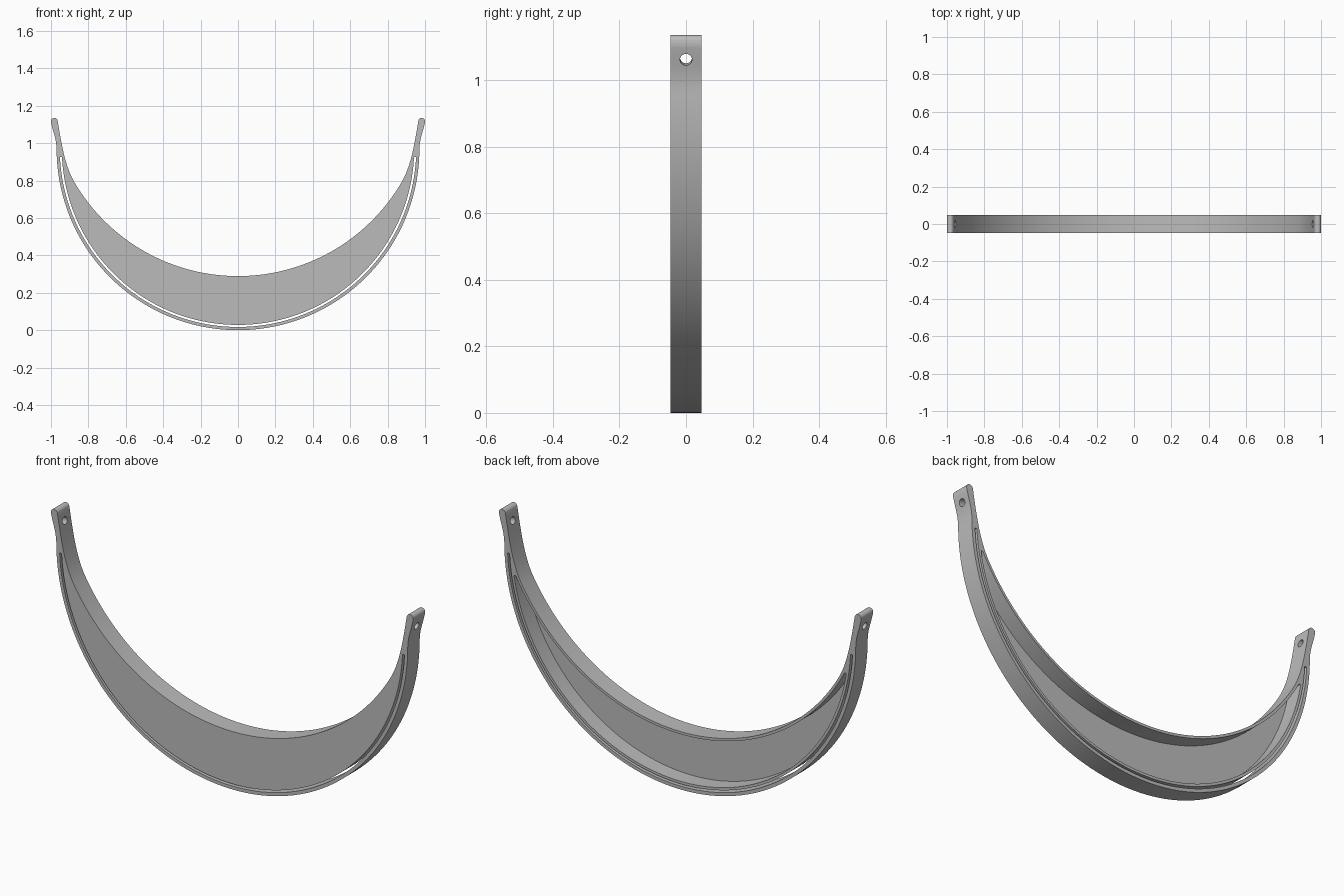
import bpy, bmesh
from math import sin, cos, pi, radians, asin
from mathutils import Vector
from mathutils.geometry import interpolate_bezier

if "Cube" in bpy.data.objects:
    bpy.data.objects.remove(bpy.data.objects["Cube"])

HALF = 0.047              # half depth of the crescent
OUT_R = 0.97              # outer rim radius, centred at height OUT_R
IN_R, IN_Z = 1.013, 1.302  # inner edge arc

grey = bpy.data.materials.new("satin_grey")
grey.use_nodes = True
grey.diffuse_color = (0.5, 0.5, 0.5, 1)
grey.node_tree.nodes["Principled BSDF"].inputs["Base Color"].default_value = (0.5, 0.5, 0.5, 1)


def arc(r, cz, a0, a1, n, cx=0.0):
    """Arc points; angle is measured from straight down towards +x."""
    steps = [a0 + (a1 - a0) * i / n for i in range(n + 1)]
    return [Vector((cx + r * sin(a), cz - r * cos(a))) for a in steps]


def bezier(a, b, c, d, n):
    return list(interpolate_bezier(*(Vector(p) for p in (a, b, c, d)), n))


def mirrored(half):
    """Close a right-hand half outline with its mirror image."""
    left = [Vector((-p.x, p.y)) for p in reversed(half) if p.x > 1e-5]
    return half + left


def extrude(name, outline, y0, y1):
    """Prism along y from an outline in the xz plane."""
    bm = bmesh.new()
    face = bm.faces.new([bm.verts.new((p.x, y0, p.y)) for p in outline])
    new = bmesh.ops.extrude_face_region(bm, geom=[face])["geom"]
    for v in new:
        if isinstance(v, bmesh.types.BMVert):
            v.co.y = y1
    bmesh.ops.recalc_face_normals(bm, faces=bm.faces)
    mesh = bpy.data.meshes.new(name)
    bm.to_mesh(mesh)
    bm.free()
    obj = bpy.data.objects.new(name, mesh)
    bpy.context.collection.objects.link(obj)
    return obj


def cut(target, cutter):
    cutter.hide_render = True
    mod = target.modifiers.new("cut", "BOOLEAN")
    mod.object, mod.operation, mod.solver = cutter, "DIFFERENCE", "EXACT"
    bpy.context.view_layer.objects.active = target
    bpy.ops.object.modifier_apply(modifier=mod.name)
    bpy.data.objects.remove(cutter)


# Crescent body with upright tips and rounded ends
join = asin(0.874 / IN_R)
inner_arc = arc(IN_R, IN_Z, join, 0, 48)
start = inner_arc[0]
outer_arc = arc(OUT_R, OUT_R, 0, pi / 2, 64)
outer_tip = bezier((0.97, 0.97), (0.972, 1.03), (0.99, 1.06), (1.0, 1.113), 10)
cap = arc(0.018, 1.117, radians(80), radians(260), 12, 0.982)
inner_tip = bezier(cap[-1], (0.942, 0.984), start + Vector((0.05, 0.086)), start, 18)
half = outer_arc + outer_tip[1:] + cap + inner_tip[1:] + inner_arc[1:]
body = extrude("crescent_body", mirrored(half), -HALF, HALF)

# Narrow slot right through, just inside the outer rim
end = radians(87.3)
slot = arc(0.953, OUT_R, 0, end, 64) + arc(0.942, OUT_R, end, 0, 64)
cut(body, extrude("slot_cutter", mirrored(slot), -0.1, 0.1))

# Deep pocket in the back, leaving a thin front plate and rims
low = arc(0.929, OUT_R, 0, radians(80), 56)
high = arc(IN_R + 0.013, IN_Z, radians(61.5), 0, 56)
a, b = low[-1], high[0]
lift = Vector((0.006, 0.018))
pocket_end = bezier(a, a + lift, b + lift, b, 8)
pocket = low + pocket_end[1:-1] + high
cut(body, extrude("pocket_cutter", mirrored(pocket), -HALF + 0.012, 0.1))

# Fixing hole through each tip
for side in (-1, 1):
    bpy.ops.mesh.primitive_cylinder_add(vertices=32, radius=0.018, depth=0.2,
                                        location=(side * 0.97, 0, 1.065),
                                        rotation=(0, pi / 2 + side * radians(12), 0))
    cut(body, bpy.context.object)

# Finish
body.data.materials.clear()
body.data.materials.append(grey)
for poly in body.data.polygons:
    poly.material_index = 0
bpy.ops.object.select_all(action="DESELECT")
body.select_set(True)
bpy.context.view_layer.objects.active = body
bpy.ops.object.shade_smooth_by_angle(angle=radians(30))
